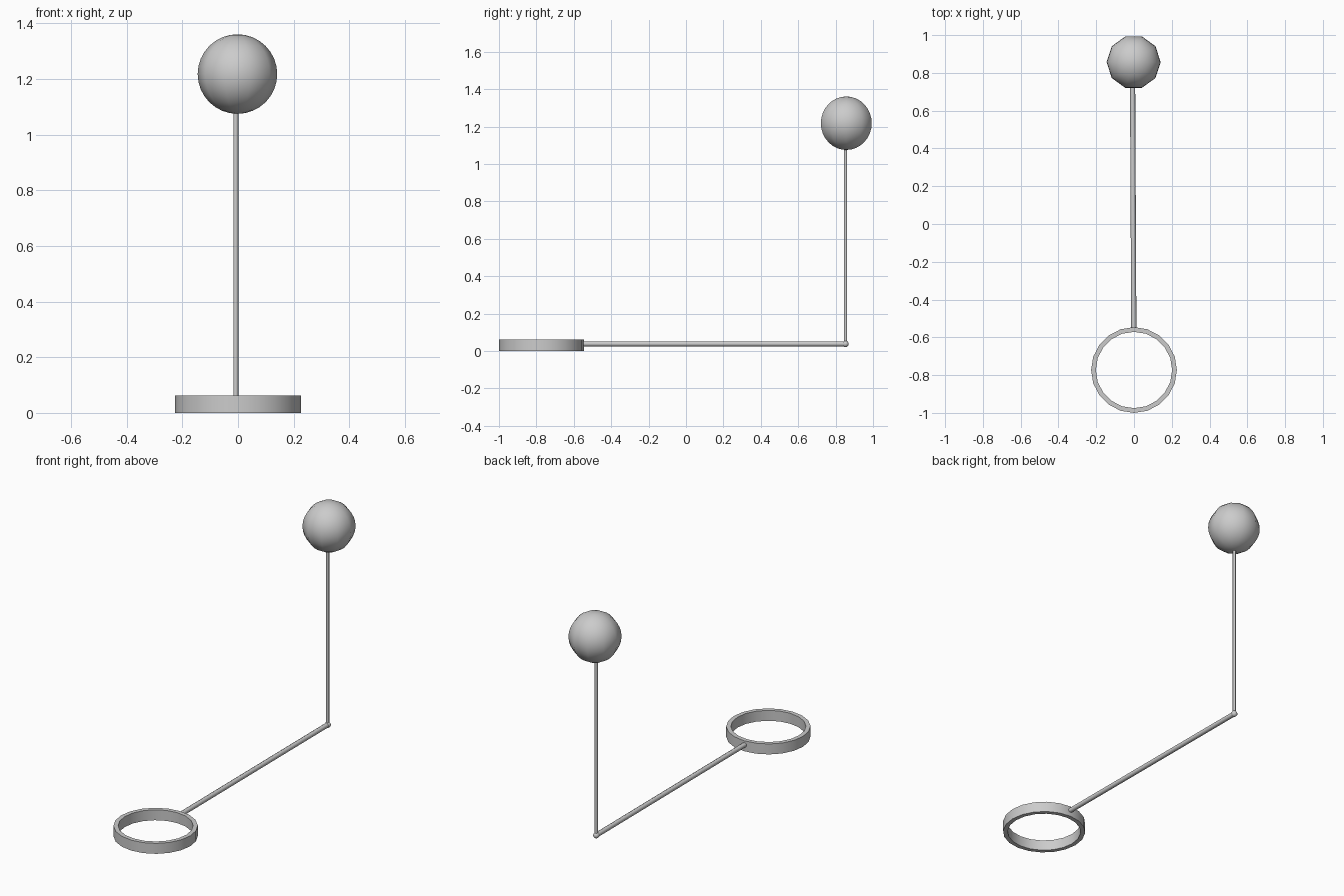
import bpy, bmesh, math
from mathutils import Vector, Matrix

if "Cube" in bpy.data.objects:
    bpy.data.objects.remove(bpy.data.objects["Cube"])


def finish(name, bm, angle=40):
    bmesh.ops.recalc_face_normals(bm, faces=bm.faces[:])
    me = bpy.data.meshes.new(name)
    bm.to_mesh(me)
    bm.free()
    ob = bpy.data.objects.new(name, me)
    bpy.context.collection.objects.link(ob)
    bpy.ops.object.select_all(action='DESELECT')
    ob.select_set(True)
    bpy.context.view_layer.objects.active = ob
    bpy.ops.object.shade_smooth_by_angle(angle=math.radians(angle))
    return ob


def rod(name, a, b, r, sides):
    a, b = Vector(a), Vector(b)
    d = b - a
    m = Matrix.Translation((a + b) / 2) @ d.to_track_quat('Z', 'Y').to_matrix().to_4x4()
    bm = bmesh.new()
    bmesh.ops.create_cone(bm, cap_ends=True, segments=sides, radius1=r, radius2=r,
                          depth=d.length, matrix=m)
    return finish(name, bm, 50)


def ball(name, c, r, u, v):
    bm = bmesh.new()
    m = Matrix.Translation(c) @ Matrix.Rotation(math.pi / 2, 4, 'Z')
    bmesh.ops.create_uvsphere(bm, u_segments=u, v_segments=v, radius=r, matrix=m)
    return finish(name, bm)


def ring(name, c, r_out, r_in, h, n):
    # rectangular wall section swept round the axis
    bm = bmesh.new()
    section = [(r_out, 0), (r_out, h), (r_in, h), (r_in, 0)]
    loops = []
    for i in range(n):
        t = 2 * math.pi * i / n
        loops.append([bm.verts.new((c[0] + r * math.cos(t), c[1] + r * math.sin(t), c[2] + z))
                      for r, z in section])
    for i in range(n):
        p, q = loops[i], loops[(i + 1) % n]
        for k in range(4):
            bm.faces.new((p[k], q[k], q[(k + 1) % 4], p[(k + 1) % 4]))
    return finish(name, bm)


# Open hoop lying on the ground
ring("base_hoop", (0, -0.773, 0), 0.227, 0.202, 0.062, 20)
# Long arm from the hoop to the elbow
rod("arm", (-0.001, -0.56, 0.038), (-0.008, 0.853, 0.038), 0.0138, 8)
# Elbow joint and upright
ball("elbow", (-0.008, 0.853, 0.038), 0.0175, 10, 8)
rod("upright", (-0.008, 0.853, 0.038), (-0.008, 0.853, 1.10), 0.009, 8)
# Knob on top
ball("knob", (-0.002, 0.857, 1.218), 0.143, 10, 16)
